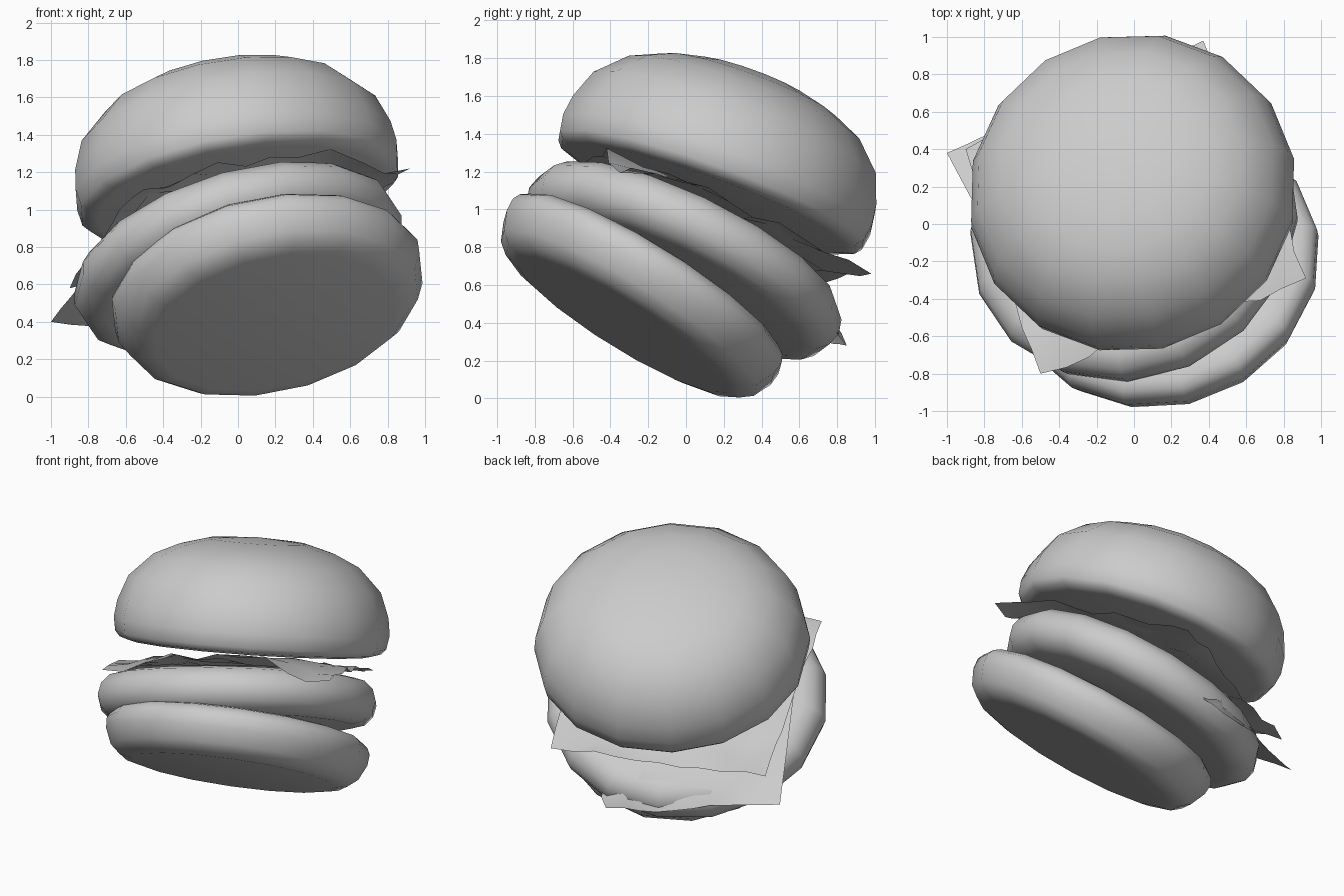
import bpy, bmesh, math, random
from mathutils import Vector

if "Cube" in bpy.data.objects:
    bpy.data.objects.remove(bpy.data.objects["Cube"])

random.seed(4)
PATTY_C, PATTY_N = Vector((0, -.01, .73)), Vector((-.265, .426, .865)).normalized()
CORE, ROUND = .757, .15


def finish(name, bm):
    me = bpy.data.meshes.new(name)
    bmesh.ops.recalc_face_normals(bm, faces=bm.faces)
    bm.to_mesh(me)
    bm.free()
    me.shade_smooth()
    ob = bpy.data.objects.new(name, me)
    bpy.context.collection.objects.link(ob)
    return ob


def lathe(name, profile, centre, axis, sides=16, spin=0):
    """Revolve a (radius, height) profile; first and last points lie on the axis."""
    bm = bmesh.new()
    low, high = (bm.verts.new((0, 0, profile[i][1])) for i in (0, -1))
    rings = []
    for r, h in profile[1:-1]:
        rings.append([bm.verts.new((r * math.cos((k + spin) * math.tau / sides),
                                    r * math.sin((k + spin) * math.tau / sides), h))
                      for k in range(sides)])
    for k in range(sides):
        j = (k + 1) % sides
        bm.faces.new((low, rings[0][j], rings[0][k]))
        bm.faces.new((high, rings[-1][k], rings[-1][j]))
        for a, b in zip(rings, rings[1:]):
            bm.faces.new((a[k], a[j], b[j], b[k]))
    ob = finish(name, bm)
    ob.location = centre
    ob.rotation_mode = 'QUATERNION'
    ob.rotation_quaternion = Vector((0, 0, 1)).rotation_difference(Vector(axis))


def clear_of_patty(p, gap):
    """Push a point out of the patty so a slice drapes over it."""
    d = p - PATTY_C
    h = d.dot(PATTY_N)
    flat = d - PATTY_N * h
    core = flat * min(1, CORE / max(flat.length, 1e-6))
    out = d - core
    if flat.length <= CORE:
        return PATTY_C + core + PATTY_N * max(h, ROUND + gap)
    return PATTY_C + core + out * max(1, (ROUND + gap) / out.length)


def sheet(name, corners, gap, ripple, cells):
    """Thin wavy slice stretched between four corners and draped on the patty."""
    bm = bmesh.new()
    a, b, c, d = map(Vector, corners)
    grid = []
    for i in range(cells + 1):
        row = []
        for j in range(cells + 1):
            u, v = i / cells, j / cells
            p = a.lerp(b, u).lerp(d.lerp(c, u), v)
            if not (i in (0, cells) and j in (0, cells)):
                p = clear_of_patty(p, gap) + PATTY_N * random.uniform(-ripple, ripple)
            row.append(bm.verts.new(p))
        grid.append(row)
    for i in range(cells):
        for j in range(cells):
            bm.faces.new((grid[i][j], grid[i + 1][j], grid[i + 1][j + 1], grid[i][j + 1]))
    finish(name, bm)


# Bottom bun, tipped forward
lathe("bottom_bun", [(0, -.17), (.66, -.17), (.74, -.15), (.80, -.1), (.845, 0), (.85, .07),
                     (.83, .11), (.79, .14), (.72, .155), (0, .155)],
      (.165, -.25, .535), (-.19, .518, .83), spin=.5)

# Patty with a round edge
edge = [(CORE + ROUND * math.cos(t), ROUND * math.sin(t))
        for t in (math.radians(x) for x in (-90, -60, -30, 0, 30, 60, 90))]
lathe("patty", [(0, -ROUND)] + edge + [(0, ROUND)], PATTY_C, PATTY_N)

# Cheese slice draped over the patty
sheet("cheese", [(.03, .85, .28), (-1, .38, .4), (-.47, -.62, 1.09), (.55, -.22, 1.2)],
      .015, .006, 10)

# Rippled lettuce leaf above the cheese
sheet("lettuce", [(.37, .98, .66), (.92, -.29, 1.22), (-.5, -.8, 1.11), (-.9, .4, .58)],
      .06, .03, 10)

# Domed top bun
lathe("top_bun", [(0, 0), (.78, 0), (.84, .015), (.87, .05), (.885, .14), (.87, .25), (.81, .41),
                  (.66, .56), (.5, .635), (.32, .685), (0, .71)],
      (.015, .115, 1.055), (-.152, .338, .928), spin=.5)
